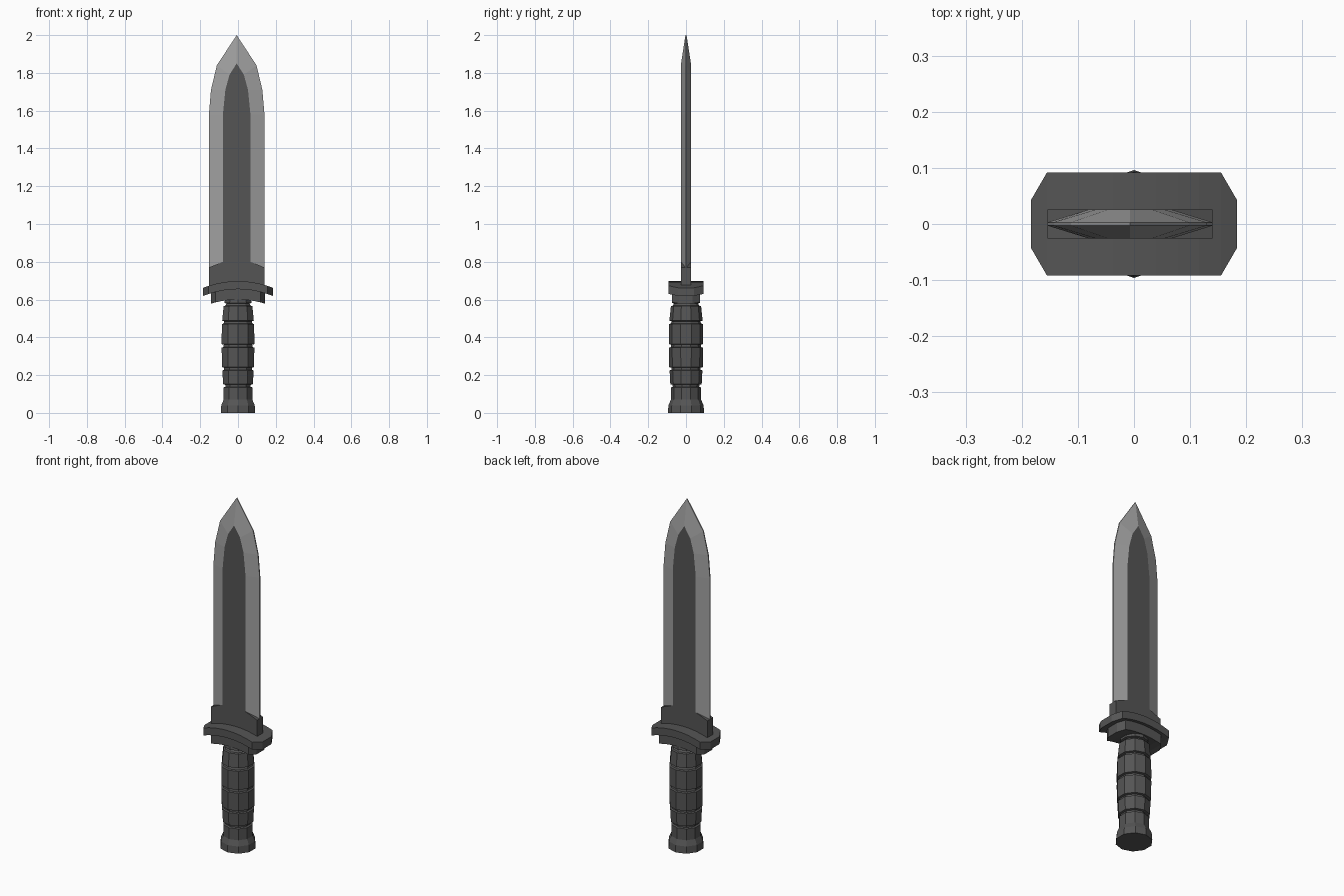
import bpy, bmesh, math

if "Cube" in bpy.data.objects:
    bpy.data.objects.remove(bpy.data.objects["Cube"])


def material(name, v):
    m = bpy.data.materials.new(name)
    m.diffuse_color = (v, v, v, 1)
    m.use_nodes = True
    m.node_tree.nodes["Principled BSDF"].inputs["Base Color"].default_value = m.diffuse_color
    return m


DARK = material("dark_grey", 0.09)
STEEL = material("edge_grey", 0.35)


def finish(name, bm, mats):
    bmesh.ops.recalc_face_normals(bm, faces=bm.faces)
    me = bpy.data.meshes.new(name)
    bm.to_mesh(me)
    bm.free()
    for m in mats:
        me.materials.append(m)
    ob = bpy.data.objects.new(name, me)
    bpy.context.collection.objects.link(ob)
    return ob


# Blade: raised dark flat, ground bevels to a thin edge, thick block at the root
CX, T, E = -0.007, 0.026, 0.003
# flat half width, flat z, edge half width, edge z
STATIONS = [(0.073, 0.80, 0.147, 0.77), (0.073, 1.58, 0.147, 1.58),
            (0.060, 1.71, 0.136, 1.71), (0.038, 1.79, 0.105, 1.84)]
bm = bmesh.new()


def v(x, y, z):
    return bm.verts.new((CX + x, y, z))


def face(vs, mat=0):
    bm.faces.new(vs).material_index = mat


for s in (-1, 1):
    inner_tip, outer_tip = (0, 1.85), (0, 2.0)
    left = [(-a, b) for a, b, _, _ in STATIONS]
    right = [(a, b) for a, b, _, _ in reversed(STATIONS)]
    inner = [v(x, s * T, z) for x, z in left + [inner_tip] + right]
    left = [(-a, b) for _, _, a, b in STATIONS]
    right = [(a, b) for _, _, a, b in reversed(STATIONS)]
    outer = [v(x, s * E, z) for x, z in left + [outer_tip] + right]
    root = [v(x, s * T, z) for x, z in
            ((-0.147, 0.77), (-0.147, 0.66), (0.147, 0.66), (0.147, 0.77))]
    face(inner + root[::-1])
    for i in range(len(inner) - 1):
        face((inner[i], inner[i + 1], outer[i + 1], outer[i]), 1)
    face((inner[0], outer[0], root[0]))
    face((inner[-1], root[3], outer[-1]))
    if s == -1:
        other = (outer, root)
# Join both halves along the edge and the root
for i in range(len(outer) - 1):
    face((outer[i], outer[i + 1], other[0][i + 1], other[0][i]), 1)
r, q = root, other[1]
for a, b in ((0, 1), (1, 2), (2, 3)):
    face((r[a], r[b], q[b], q[a]))
face((r[0], q[0], other[0][0], outer[0]))
face((r[3], q[3], other[0][-1], outer[-1]))
finish("blade", bm, [DARK, STEEL])


# Guard plates: chamfered plan, bowed downward at the ends
def bowed_plate(name, hx, hy, cx, cy, z0, z1):
    bm = bmesh.new()
    xs = [-hx] + [cx * k / 4 for k in range(-4, 5)] + [hx]
    rings = []
    for x in xs:
        y = cy if abs(x) == hx else hy
        d = 1.05 * x * x
        rings.append([bm.verts.new((x, a, z - d)) for a, z in
                      ((-y, z0), (y, z0), (y, z1), (-y, z1))])
    for a, b in zip(rings, rings[1:]):
        for i in range(4):
            j = (i + 1) % 4
            bm.faces.new((a[i], a[j], b[j], b[i]))
    bm.faces.new(rings[0])
    bm.faces.new(rings[-1])
    finish(name, bm, [DARK])


bowed_plate("guard_upper", 0.184, 0.092, 0.155, 0.042, 0.655, 0.698)
bowed_plate("guard_lower", 0.143, 0.075, 0.118, 0.035, 0.600, 0.657)

# Grip and pommel: ten-sided turned profile with grooves between the bands
profile = [(0.096, 0.0), (0.093, 0.04), (0.080, 0.07)]
bands = [(0.078, 0.07, 0.080, 0.135), (0.083, 0.152, 0.087, 0.225),
         (0.089, 0.242, 0.091, 0.345), (0.091, 0.364, 0.090, 0.470),
         (0.088, 0.488, 0.080, 0.565), (0.075, 0.582, 0.070, 0.620)]
for k, (ra, za, rb, zb) in enumerate(bands):
    if k:
        profile += [(ra - 0.012, za - 0.003), (ra, za)]
    profile.append((rb, zb))
    if k < len(bands) - 1:
        profile.append((rb - 0.010, zb + 0.003))
N = 10
bm = bmesh.new()
rings = [[bm.verts.new((rad * math.sin(2 * math.pi * i / N),
                        rad * math.cos(2 * math.pi * i / N), z))
          for i in range(N)] for rad, z in profile]
for a, b in zip(rings, rings[1:]):
    for i in range(N):
        j = (i + 1) % N
        bm.faces.new((a[i], a[j], b[j], b[i]))
bm.faces.new(rings[0])
bm.faces.new(rings[-1])
finish("grip", bm, [DARK])
